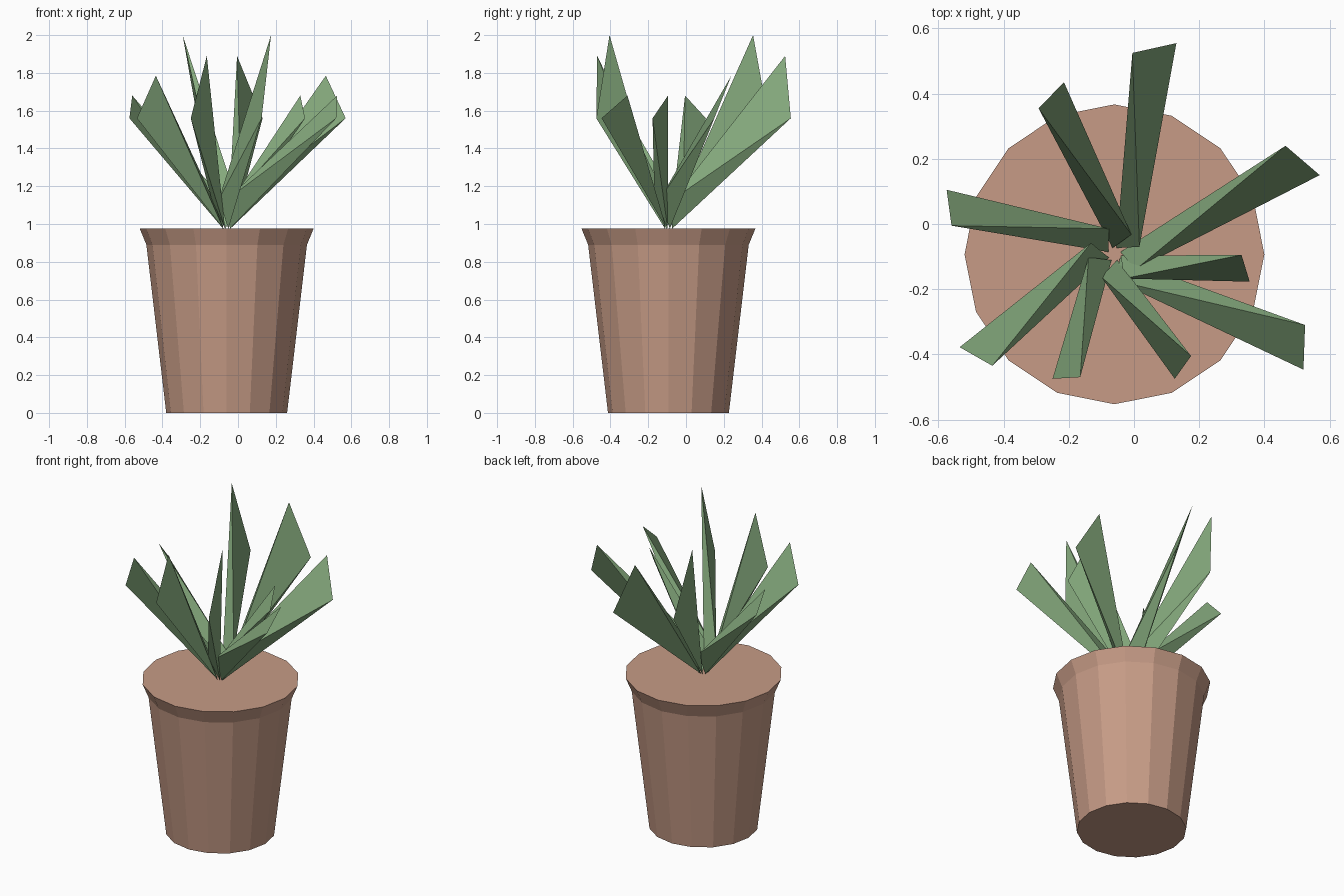
import bpy, bmesh
from math import cos, sin, tau, radians
from mathutils import Vector

cube = bpy.data.objects.get("Cube")
if cube:
    bpy.data.objects.remove(cube, do_unlink=True)

CENTRE = Vector((-0.06, -0.093, 0))
SOIL_Z = 0.975


def material(name, rgb):
    mat = bpy.data.materials.new(name)
    mat.use_nodes = True
    mat.diffuse_color = (*rgb, 1)
    mat.node_tree.nodes["Principled BSDF"].inputs["Base Color"].default_value = (*rgb, 1)
    return mat


def finish(name, bm, mat):
    bmesh.ops.recalc_face_normals(bm, faces=bm.faces)
    mesh = bpy.data.meshes.new(name)
    bm.to_mesh(mesh)
    bm.free()
    mesh.materials.append(mat)
    obj = bpy.data.objects.new(name, mesh)
    bpy.context.collection.objects.link(obj)
    return obj


def polar(radius, angle, z):
    return CENTRE + Vector((radius * cos(angle), radius * sin(angle), z))


terracotta = material("terracotta", (0.57, 0.33, 0.24))
leaf_green = material("leaf green", (0.235, 0.40, 0.205))

# Tapered pot with a flared rim, closed at both ends
SIDES = 16
bm = bmesh.new()
rings = []
for radius, z in ((0.32, 0), (0.425, 0.89), (0.46, SOIL_Z)):
    rings.append([bm.verts.new(polar(radius, tau * i / SIDES, z)) for i in range(SIDES)])
for lower, upper in zip(rings, rings[1:]):
    for i in range(SIDES):
        j = (i + 1) % SIDES
        bm.faces.new((lower[i], lower[j], upper[j], upper[i]))
bm.faces.new(rings[0][::-1])
bm.faces.new(rings[-1])
finish("pot", bm, terracotta)

# Wedge leaves: upper tip (x, y, z) and lower outer corner (x, y)
LEAVES = (
    ((0.465, 0.24, 1.785), (0.57, 0.15)),
    ((-0.005, 0.525, 1.89), (0.13, 0.555)),
    ((-0.293, 0.355, 2.0), (-0.215, 0.435)),
    ((-0.56, -0.005, 1.68), (-0.575, 0.105)),
    ((-0.435, -0.435, 1.785), (-0.535, -0.378)),
    ((-0.165, -0.47, 1.89), (-0.25, -0.475)),
    ((0.175, -0.405, 2.0), (0.125, -0.475)),
    ((0.525, -0.31, 1.68), (0.52, -0.447)),
    ((0.33, -0.095, 1.68), (0.355, -0.177)),
)
for n, (tip, corner) in enumerate(LEAVES, 1):
    low = Vector((*corner, 1.56))
    out = low - CENTRE
    angle = Vector((1, 0)).angle_signed(out.xy) * -1
    root = polar(0.02, angle, SOIL_Z)
    shoulder = polar(0.08, angle - radians(57), 1.13)
    bm = bmesh.new()
    a, b, c, d = (bm.verts.new(p) for p in (Vector(tip), low, shoulder, root))
    for face in ((a, b, c), (a, c, d), (a, d, b), (b, d, c)):
        bm.faces.new(face)
    finish(f"leaf_{n}", bm, leaf_green)
